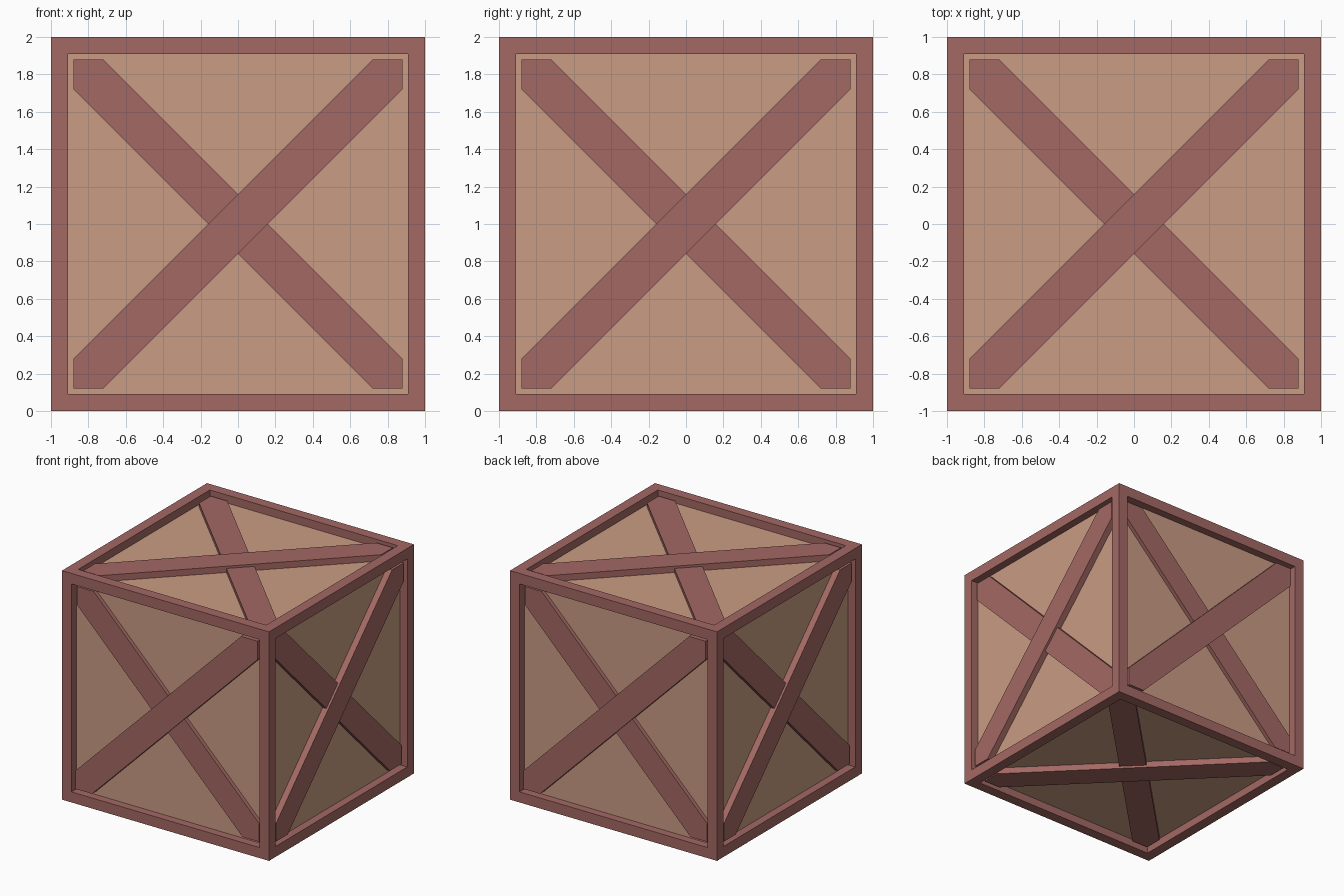
import bpy, bmesh
from math import radians
from mathutils import Matrix, Vector

if "Cube" in bpy.data.objects:
    bpy.data.objects.remove(bpy.data.objects["Cube"], do_unlink=True)

FRAME = 0.13       # width of the frame boards
RECESS = 0.07      # depth of the panels below the frame
HALF = 0.16        # half of a brace, measured along the frame
CENTRE = Matrix.Translation((0, 0, 1))


def material(name, colour):
    m = bpy.data.materials.new(name)
    m.use_nodes = True
    m.diffuse_color = colour
    m.node_tree.nodes["Principled BSDF"].inputs["Base Color"].default_value = colour
    return m


red_wood = material("reddish wood", (0.37, 0.14, 0.127, 1))
tan_wood = material("tan wood", (0.585, 0.335, 0.23, 1))


def add_object(name, bm, *materials):
    mesh = bpy.data.meshes.new(name)
    bm.to_mesh(mesh)
    bm.free()
    for m in materials:
        mesh.materials.append(m)
    obj = bpy.data.objects.new(name, mesh)
    bpy.context.collection.objects.link(obj)
    return obj


# Crate body: every side is inset to leave the frame, then sunk to form a panel
bm = bmesh.new()
bmesh.ops.create_cube(bm, size=2, matrix=CENTRE)
sides = bm.faces[:]
bmesh.ops.inset_individual(bm, faces=sides, thickness=FRAME)
for panel in sides:
    inward = -panel.normal * RECESS
    panel.material_index = 1
    walls = bmesh.ops.extrude_discrete_faces(bm, faces=[panel])["faces"]
    bmesh.ops.translate(bm, verts=walls[0].verts[:], vec=inward)
    for edge in walls[0].edges:
        for face in edge.link_faces:
            if face != walls[0]:
                face.material_index = 0
    walls[0].material_index = 1
add_object("crate_frame_and_panels", bm, red_wood, tan_wood)


def brace(name, turn, mirror, top):
    """Diagonal board across one side, its ends pointed to fit the corners."""
    r = 1 - FRAME + 0.01
    half = [(r, r), (r - HALF, r), (-r, HALF - r)]
    outline = half + [(-x, -y) for x, y in half]
    bm = bmesh.new()
    low = 1 - RECESS - 0.01
    base = bm.faces.new([bm.verts.new((x * mirror, y, low)) for x, y in outline])
    ext = bmesh.ops.extrude_face_region(bm, geom=[base])["geom"]
    verts = [g for g in ext if isinstance(g, bmesh.types.BMVert)]
    bmesh.ops.translate(bm, verts=verts, vec=Vector((0, 0, top - low)))
    bmesh.ops.recalc_face_normals(bm, faces=bm.faces[:])
    bmesh.ops.transform(bm, matrix=CENTRE @ turn, verts=bm.verts[:])
    add_object(name, bm, red_wood)


# Two crossing braces on each side, one lying over the other
to_front = Matrix.Rotation(radians(90), 4, "X")
turns = {"top": Matrix.Identity(4), "bottom": Matrix.Rotation(radians(180), 4, "X")}
for i, side in enumerate(("front", "right", "back", "left")):
    turns[side] = Matrix.Rotation(radians(90 * i), 4, "Z") @ to_front
for side, turn in turns.items():
    brace(side + "_under_brace", turn, -1, 0.965)
    brace(side + "_over_brace", turn, 1, 0.985)
